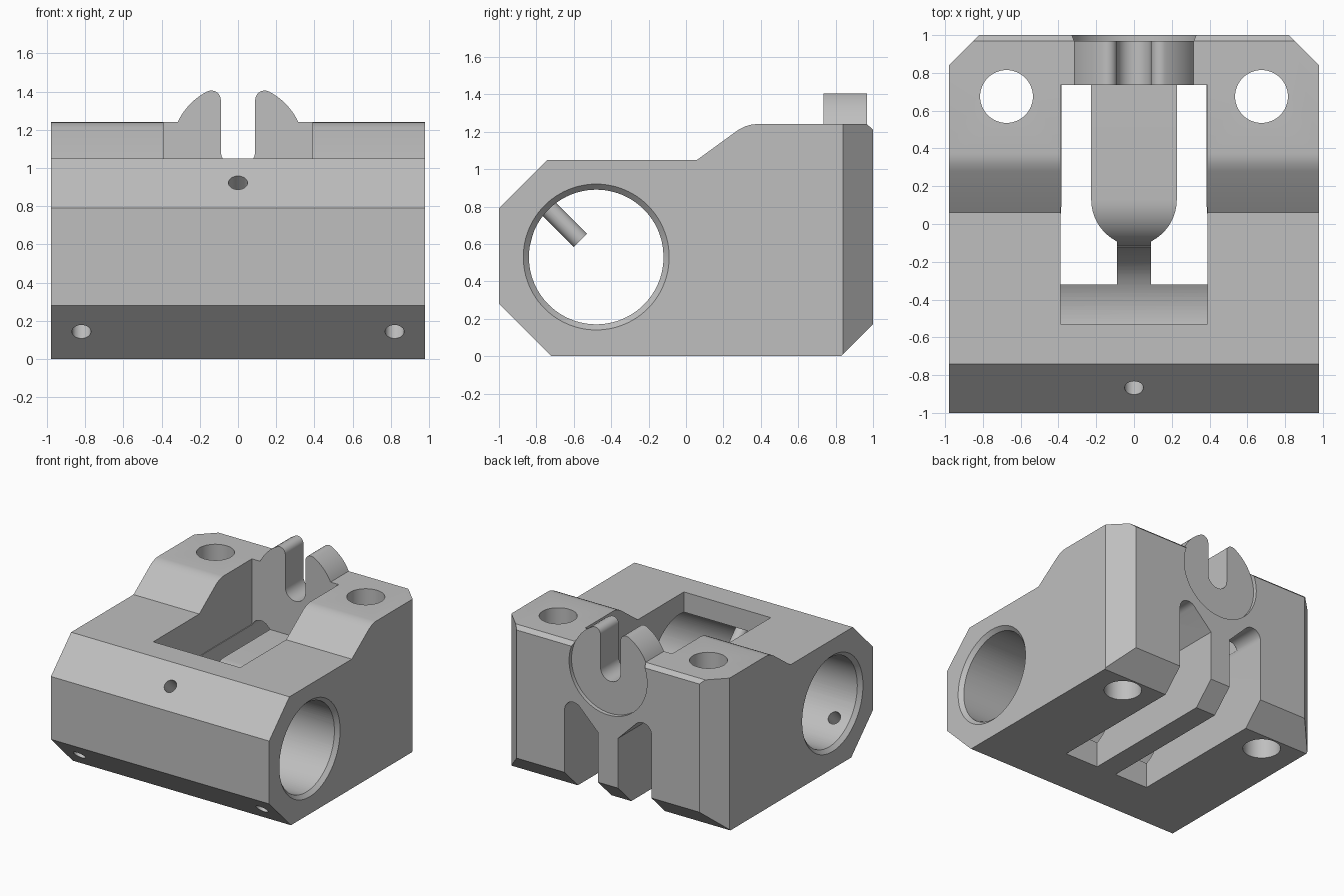
import bpy, bmesh, math
from mathutils import Vector, Matrix

if "Cube" in bpy.data.objects:
    bpy.data.objects.remove(bpy.data.objects["Cube"])

grey = bpy.data.materials.new("light_grey")
grey.diffuse_color = (0.52, 0.52, 0.52, 1)
grey.use_nodes = True
grey.node_tree.nodes["Principled BSDF"].inputs["Base Color"].default_value = grey.diffuse_color


def finish(name, bm):
    bmesh.ops.recalc_face_normals(bm, faces=bm.faces)
    me = bpy.data.meshes.new(name)
    bm.to_mesh(me)
    bm.free()
    me.materials.append(grey)
    ob = bpy.data.objects.new(name, me)
    bpy.context.collection.objects.link(ob)
    return ob


def prism(name, pts, axis, a, b):
    """Extrude a 2D outline along an axis: x uses (y, z), y uses (x, z), z uses (x, y)."""
    place = {"x": lambda p, t: (t, p[0], p[1]),
             "y": lambda p, t: (p[0], t, p[1]),
             "z": lambda p, t: (p[0], p[1], t)}[axis]
    bm = bmesh.new()
    lo = [bm.verts.new(place(p, a)) for p in pts]
    hi = [bm.verts.new(place(p, b)) for p in pts]
    n = len(pts)
    bm.faces.new(lo)
    bm.faces.new(hi)
    for i in range(n):
        bm.faces.new((lo[i], lo[(i + 1) % n], hi[(i + 1) % n], hi[i]))
    return finish(name, bm)


def rod(name, start, end, r1, r2=None, seg=48):
    """Cylinder or cone between two points."""
    start, end = Vector(start), Vector(end)
    d = end - start
    rot = d.to_track_quat("Z", "Y").to_matrix().to_4x4()
    bm = bmesh.new()
    bmesh.ops.create_cone(bm, cap_ends=True, segments=seg, radius1=r1,
                          radius2=r1 if r2 is None else r2, depth=d.length,
                          matrix=Matrix.Translation((start + end) / 2) @ rot)
    return finish(name, bm)


def arc(cx, cy, r, a0, a1, n):
    return [(cx + r * math.cos(math.radians(a0 + (a1 - a0) * i / n)),
             cy + r * math.sin(math.radians(a0 + (a1 - a0) * i / n))) for i in range(n + 1)]


def cut(target, cutter):
    cutter.hide_render = True
    m = target.modifiers.new("cut", "BOOLEAN")
    m.operation, m.solver, m.object = "DIFFERENCE", "EXACT", cutter
    bpy.context.view_layer.objects.active = target
    bpy.ops.object.modifier_apply(modifier=m.name)
    bpy.data.objects.remove(cutter)


def smooth(ob):
    bpy.ops.object.select_all(action="DESELECT")
    ob.select_set(True)
    bpy.context.view_layer.objects.active = ob
    bpy.ops.object.shade_smooth_by_angle(angle=math.radians(25))


# Main block from its side outline
block = prism("bearing_block", [
    (-1, .28), (-.72, 0), (.83, 0), (1, .17), (1, 1.21), (.968, 1.24),
    (.37, 1.24), (.345, 1.237), (.315, 1.228), (.28, 1.21),
    (.06, 1.05), (-.74, 1.05), (-1, .79)], "x", -.98, .98)

# Chamfered rear corners
for s in (-1, 1):
    cut(block, prism("corner_cutter", [(s * .78, 1.04), (s * 1.02, .80), (s * 1.1, 1.1)],
                     "z", -.1, 1.5))

# Cross bore with chamfered mouths
BY, BZ = -.48, .53
cut(block, rod("bore_cutter", (-1.1, BY, BZ), (1.1, BY, BZ), .36, seg=96))
for s in (-1, 1):
    cut(block, rod("mouth_cutter", (s * 1.01, BY, BZ), (s * .95, BY, BZ), .42, .36, 96))

# Central pocket, leaving a low rounded rib as its floor
cut(block, prism("pocket_cutter",
                 [(-.53, 1.4), (.735, 1.4), (.735, .71)]
                 + arc(.13, .46, .25, 90, 172, 12) + [(-.2, .5), (-.53, .5)],
                 "x", -.39, .39))

# Two slots open to the rear and underside
for s in (-1, 1):
    outline = [(.09, -.1), (.39, -.1)] + arc(.31, .68, .08, 0, 135, 12) + [(.09, .574)]
    cut(block, prism("slot_cutter", [(s * x, z) for x, z in outline], "y", -.32, 1.1))

# Vertical bolt holes
for s in (-1, 1):
    cut(block, rod("bolt_hole_cutter", (s * .675, .675, -.1), (s * .675, .675, 1.4), .14))

# Small angled holes from the front chamfers into the bore
for x, z, d in ((-.82, .14, 1), (.82, .14, 1), (0, .92, -1)):
    cut(block, rod("oil_hole_cutter", (x, -.965, z - .1 * d),
                   (x, -.865 + .3, z + .3 * d), .05, seg=24))

# Round recess on the back and the U notch through the rear wall
DZ, DR, NW = 1.09, .35, .09
cut(block, rod("recess_cutter", (0, .968, DZ), (0, 1.1, DZ), DR, seg=96))
cut(block, prism("notch_cutter", [(-NW, 1.5)] + arc(0, DZ, NW, 180, 360, 20) + [(NW, 1.5)],
                 "y", .6, 1.1))
smooth(block)

# Two fork horns rising above the rear wall
f = .05
hx = NW + f
hz = math.sqrt((DR - f) ** 2 - hx ** 2)
tip = math.degrees(math.atan2(hz, hx))
foot = math.degrees(math.asin((1.24 - DZ) / DR))
horn = ([(NW, 1.24)] + arc(0, DZ, DR, foot, tip, 14)
        + arc(hx, DZ + hz, f, tip, 180, 10)[1:])
for s, side in ((-1, "left"), (1, "right")):
    smooth(prism(side + "_fork_horn", [(s * x, z) for x, z in horn], "y", .735, .968))
